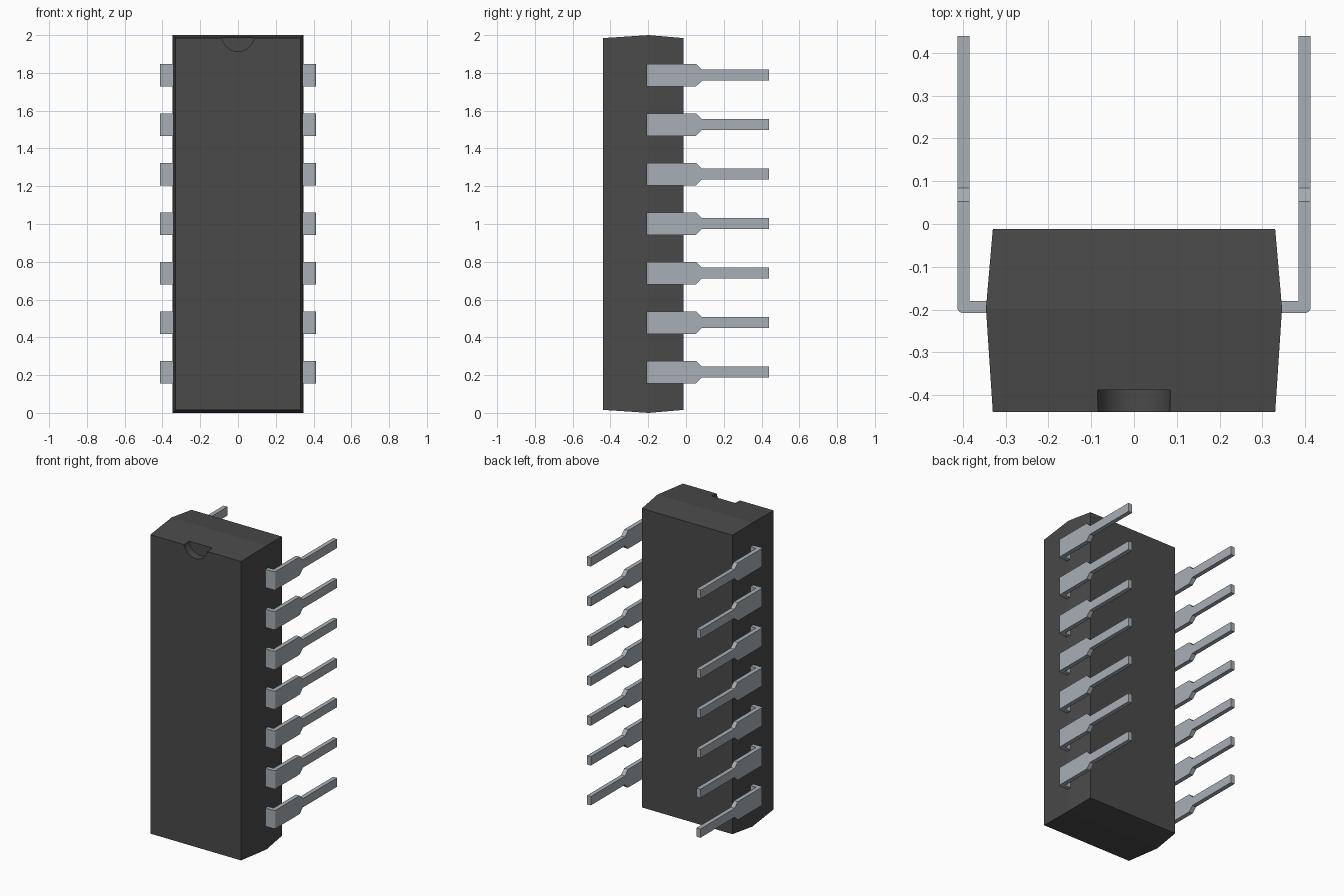
import bpy
import bmesh
import math

cube = bpy.data.objects.get("Cube")
if cube:
    bpy.data.objects.remove(cube, do_unlink=True)


def make_material(name, rgb, roughness):
    mat = bpy.data.materials.new(name)
    mat.use_nodes = True
    mat.diffuse_color = (*rgb, 1)
    bsdf = mat.node_tree.nodes["Principled BSDF"]
    bsdf.inputs["Base Color"].default_value = (*rgb, 1)
    bsdf.inputs["Roughness"].default_value = roughness
    return mat


def make_mesh(name, bm, mat):
    bmesh.ops.recalc_face_normals(bm, faces=bm.faces)
    mesh = bpy.data.meshes.new(name)
    bm.to_mesh(mesh)
    bm.free()
    mesh.materials.append(mat)
    return mesh


def add_object(name, mesh):
    obj = bpy.data.objects.new(name, mesh)
    bpy.context.collection.objects.link(obj)
    return obj


def loft(sections):
    """Skin a list of four-cornered sections and cap both ends."""
    bm = bmesh.new()
    rings = [[bm.verts.new(p) for p in section] for section in sections]
    for a, b in zip(rings, rings[1:]):
        for i in range(4):
            j = (i + 1) % 4
            bm.faces.new((a[i], a[j], b[j], b[i]))
    bm.faces.new(rings[0])
    bm.faces.new(rings[-1])
    bmesh.ops.remove_doubles(bm, verts=bm.verts, dist=1e-5)
    return bm


plastic = make_material("dark grey plastic", (0.068, 0.068, 0.068), 0.6)
metal = make_material("grey metal", (0.39, 0.43, 0.46), 0.4)

# Body: a block that is widest at the seam where the pins come out
SEAM_Y = -0.197
sections = []
for y, inset in ((-0.44, 0.016), (SEAM_Y, 0.0), (-0.012, 0.016)):
    w, lo, hi = 0.346 - inset, inset, 2 - inset
    sections.append([(-w, y, lo), (w, y, lo), (w, y, hi), (-w, y, hi)])
body = add_object("body", make_mesh("body", loft(sections), plastic))

# Half-round notch at the top of the front face
bpy.ops.mesh.primitive_cylinder_add(vertices=64, radius=0.086, depth=0.112,
                                    location=(0, -0.444, 2.0),
                                    rotation=(math.pi / 2, 0, 0))
cutter = bpy.context.object
cutter.name = "notch_cutter"
cutter.hide_render = True
cutter.data.materials.append(plastic)
cut = body.modifiers.new("notch", "BOOLEAN")
cut.operation = "DIFFERENCE"
cut.solver = "EXACT"
cut.object = cutter
bpy.ops.object.select_all(action="DESELECT")
body.select_set(True)
bpy.context.view_layer.objects.active = body
bpy.ops.object.modifier_apply(modifier=cut.name)
bpy.data.objects.remove(cutter, do_unlink=True)
bpy.ops.object.shade_smooth_by_angle(angle=math.radians(6))

# Pin: a flat strip leaving the seam, bending back, then narrowing to a leg
OUT_X, IN_X = 0.413, 0.385
FRONT_Y, BACK_Y = -0.208, -0.180
WIDE, NARROW, BEND = 0.06, 0.029, 0.013
path = [((0.32, FRONT_Y), (0.32, BACK_Y), WIDE),
        ((IN_X, FRONT_Y), (IN_X, BACK_Y), WIDE)]
for i in range(5):
    a = math.radians(-90 + 22.5 * i)
    outer = (OUT_X - BEND + BEND * math.cos(a),
             FRONT_Y + BEND + BEND * math.sin(a))
    path.append((outer, (IN_X, BACK_Y), WIDE))
for y, half in ((BACK_Y + 0.001, WIDE), (0.053, WIDE),
                (0.084, NARROW), (0.44, NARROW)):
    path.append(((OUT_X, y), (IN_X, y), half))
sections = [[(*o, -h), (*o, h), (*i, h), (*i, -h)] for o, i, h in path]
pin_mesh = make_mesh("pin", loft(sections), metal)

# Seven pins per side; the other side is the same pin turned half round
for n in range(7):
    z = 1.002 + (n - 3) * 0.262
    for side, turn in (("left", 0), ("right", math.pi)):
        pin = add_object(f"{side}_pin_{n + 1}", pin_mesh)
        pin.location.z = z
        pin.rotation_euler.y = turn
